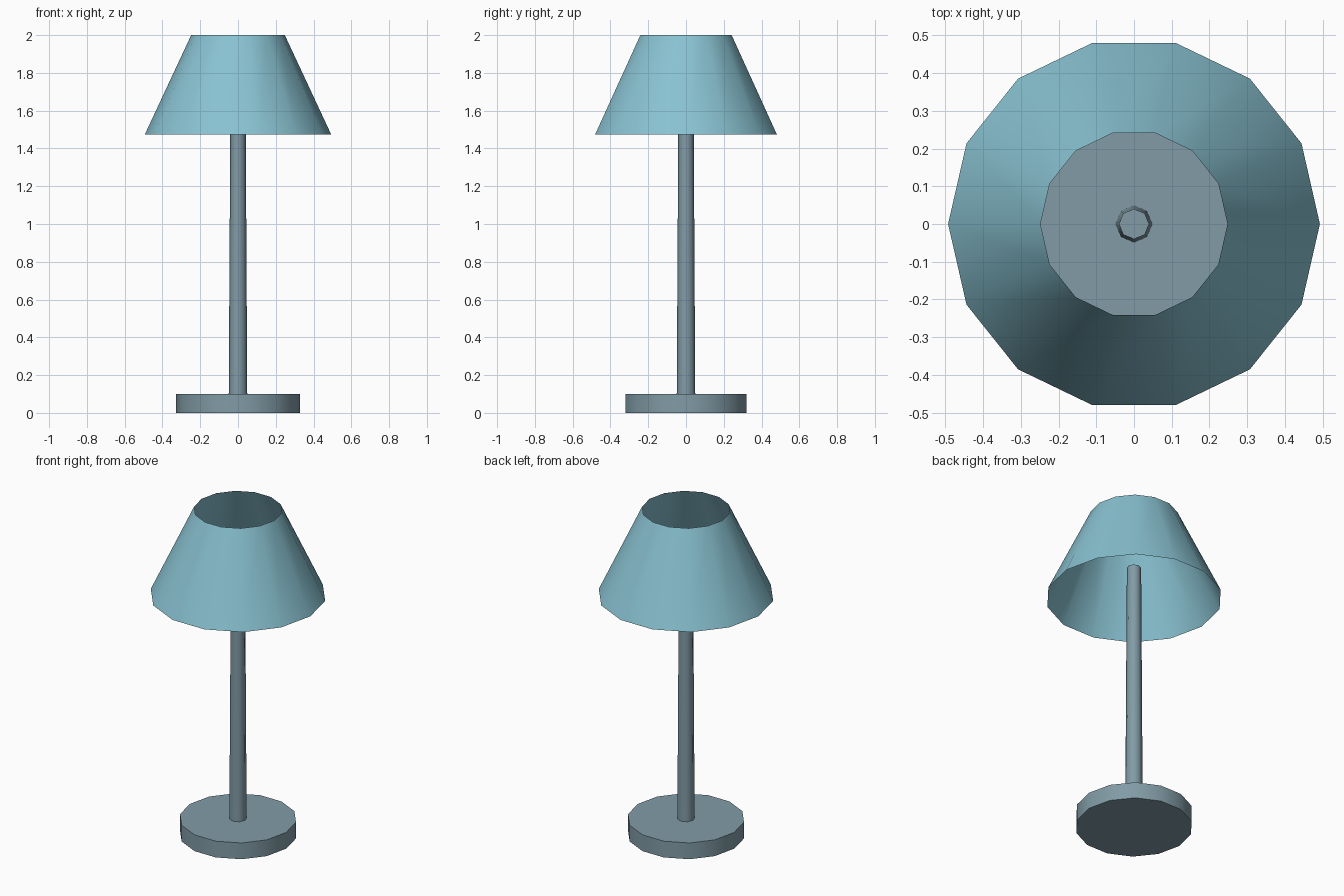
import bpy, bmesh, math

if "Cube" in bpy.data.objects:
    bpy.data.objects.remove(bpy.data.objects["Cube"], do_unlink=True)


def make_material(name, color):
    mat = bpy.data.materials.new(name)
    mat.use_nodes = True
    mat.diffuse_color = (*color, 1)
    mat.node_tree.nodes["Principled BSDF"].inputs["Base Color"].default_value = (*color, 1)
    return mat


def make_cone(name, sides, r_low, r_high, z_low, z_high, mat, capped, smooth_angle):
    """Upright tapered prism with a corner on the x axis, open or capped."""
    bm = bmesh.new()
    rings = []
    for r, z in ((r_low, z_low), (r_high, z_high)):
        angles = [math.tau * i / sides for i in range(sides)]
        rings.append([bm.verts.new((r * math.cos(a), r * math.sin(a), z)) for a in angles])
    low, high = rings
    for i in range(sides):
        j = (i + 1) % sides
        bm.faces.new((low[i], low[j], high[j], high[i]))
    if capped:
        bm.faces.new(low[::-1])
        bm.faces.new(high)
    mesh = bpy.data.meshes.new(name)
    bm.to_mesh(mesh)
    bm.free()
    mesh.materials.append(mat)
    obj = bpy.data.objects.new(name, mesh)
    bpy.context.collection.objects.link(obj)
    bpy.ops.object.select_all(action='DESELECT')
    obj.select_set(True)
    bpy.context.view_layer.objects.active = obj
    bpy.ops.object.shade_smooth_by_angle(angle=math.radians(smooth_angle))
    return obj


metal = make_material("grey blue metal", (0.22, 0.33, 0.38))
fabric = make_material("light blue fabric", (0.25, 0.54, 0.64))

# Round foot, slender tapered pole and open shade
make_cone("base", 14, 0.328, 0.328, 0, 0.1, metal, True, 30)
make_cone("pole", 8, 0.049, 0.04, 0.1, 1.67, metal, True, 50)
make_cone("lamp_shade", 14, 0.493, 0.248, 1.475, 2, fabric, False, 30)
